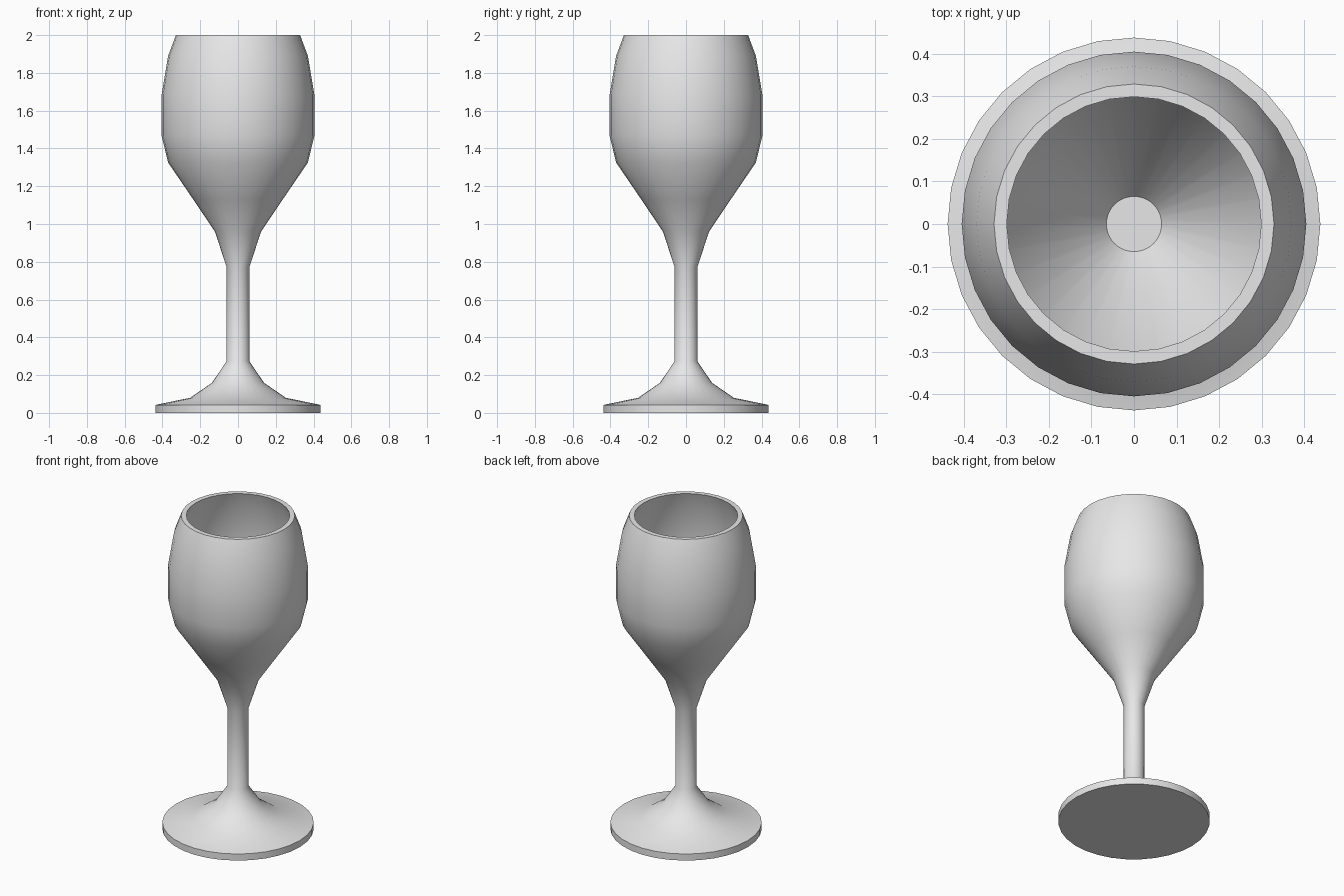
import bpy
import bmesh
from math import tau, cos, sin, radians

cube = bpy.data.objects.get("Cube")
if cube:
    bpy.data.objects.remove(cube)

SIDES = 32
WALL = 0.03


def flat_material(name, colour):
    mat = bpy.data.materials.new(name)
    mat.use_nodes = True
    mat.diffuse_color = colour
    mat.node_tree.nodes["Principled BSDF"].inputs["Base Color"].default_value = colour
    return mat


def lathe(name, profile, mat):
    """Revolve a (radius, height) profile around z and cap both ends."""
    bm = bmesh.new()
    rings = []
    for r, z in profile:
        angles = [tau * i / SIDES for i in range(SIDES)]
        rings.append([bm.verts.new((r * cos(a), r * sin(a), z)) for a in angles])
    for low, high in zip(rings, rings[1:]):
        for i in range(SIDES):
            j = (i + 1) % SIDES
            bm.faces.new((low[i], low[j], high[j], high[i]))
    bm.faces.new(rings[0][::-1])
    bm.faces.new(rings[-1])
    bmesh.ops.recalc_face_normals(bm, faces=bm.faces)
    mesh = bpy.data.meshes.new(name)
    bm.to_mesh(mesh)
    bm.free()
    mesh.materials.append(mat)
    obj = bpy.data.objects.new(name, mesh)
    bpy.context.collection.objects.link(obj)
    bpy.ops.object.select_all(action="DESELECT")
    obj.select_set(True)
    bpy.context.view_layer.objects.active = obj
    bpy.ops.object.shade_smooth_by_angle(angle=radians(40))
    return obj


grey = flat_material("light grey", (0.8, 0.8, 0.8, 1))

# Foot and stem, from the underside upwards
foot_and_stem = [(0.438, 0), (0.438, 0.042), (0.253, 0.08), (0.137, 0.16),
                 (0.06, 0.275), (0.06, 0.77)]

# Outside of the bowl, up to the rim
bowl = [(0.122, 0.96), (0.237, 1.13), (0.37, 1.325), (0.405, 1.47),
        (0.405, 1.68), (0.37, 1.89), (0.329, 2)]

# Inside of the bowl, from the rim down to a small flat floor
inside = [(r - WALL, z) for r, z in reversed(bowl[2:])] + [(0.065, 0.97)]

lathe("wine_glass", foot_and_stem + bowl + inside, grey)
